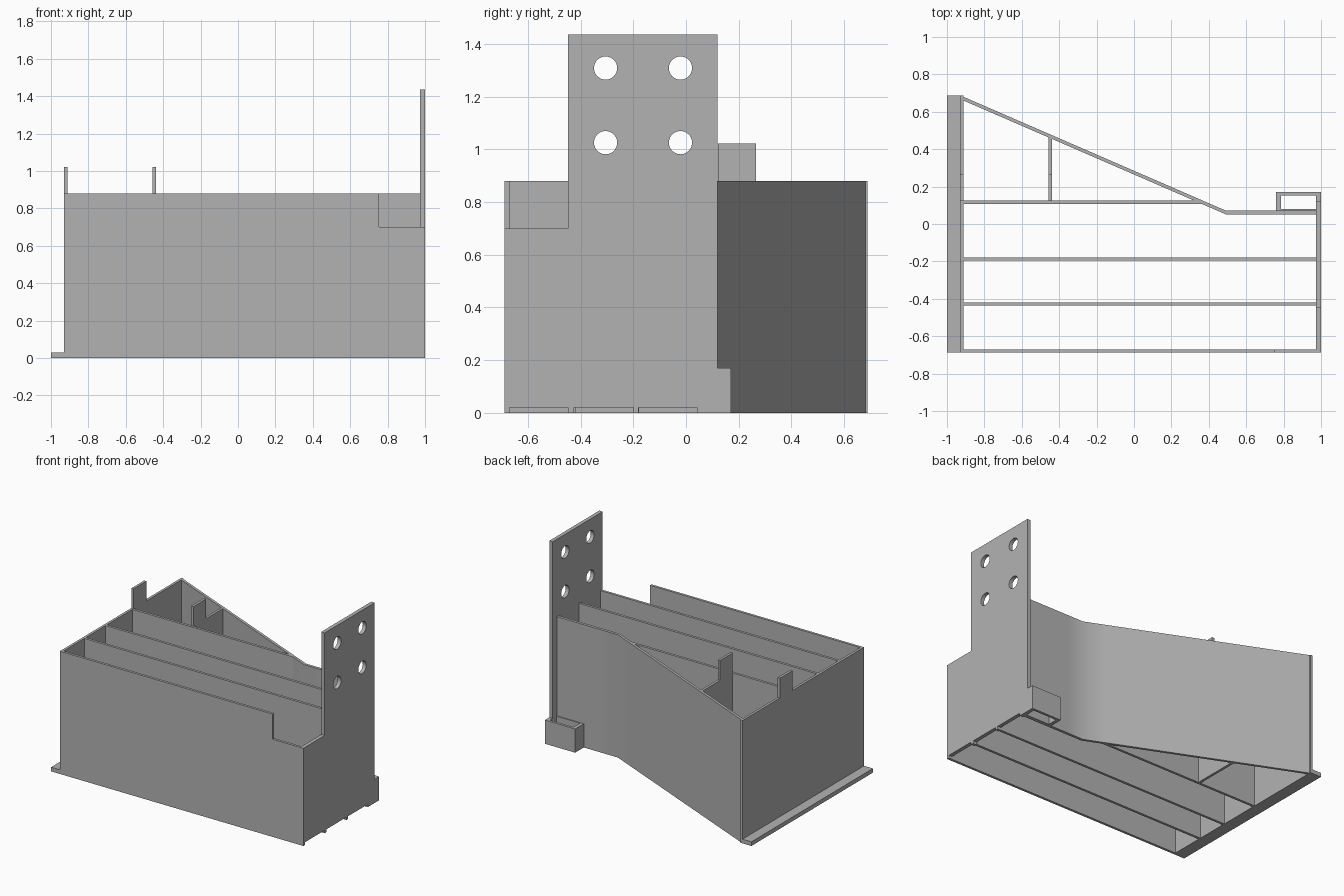
import bpy, bmesh, math
from mathutils import Vector

cube = bpy.data.objects.get("Cube")
if cube:
    bpy.data.objects.remove(cube, do_unlink=True)

grey = bpy.data.materials.new("plain grey")
grey.use_nodes = True
COLOUR = (0.45, 0.45, 0.45, 1)
grey.diffuse_color = COLOUR
grey.node_tree.nodes["Principled BSDF"].inputs["Base Color"].default_value = COLOUR

H = 0.88          # wall height
T = 0.018         # thin wall
X0, X1 = -0.93, 0.973   # left wall outside, right wall inside
XI = X0 + T


def prism(name, profile, axis, lo, hi):
    """Extrude a 2D profile along an axis from lo to hi."""
    def place(a, b, c):
        return {"x": (c, a, b), "y": (a, c, b), "z": (a, b, c)}[axis]
    bm = bmesh.new()
    face = bm.faces.new([bm.verts.new(place(a, b, lo)) for a, b in profile])
    ext = bmesh.ops.extrude_face_region(bm, geom=[face])
    moved = [v for v in ext["geom"] if isinstance(v, bmesh.types.BMVert)]
    bmesh.ops.translate(bm, verts=moved, vec=Vector(place(0, 0, hi - lo)))
    bmesh.ops.recalc_face_normals(bm, faces=bm.faces)
    mesh = bpy.data.meshes.new(name)
    bm.to_mesh(mesh)
    bm.free()
    mesh.materials.append(grey)
    obj = bpy.data.objects.new(name, mesh)
    bpy.context.collection.objects.link(obj)
    return obj


def block(name, xs, ys, zs):
    rect = [(xs[0], ys[0]), (xs[1], ys[0]), (xs[1], ys[1]), (xs[0], ys[1])]
    return prism(name, rect, "z", *zs)


# Front wall with a stepped-down corner
prism("front_wall", [(X0, 0), (X1, 0), (X1, 0.7), (0.755, 0.7), (0.755, H), (X0, H)],
      "y", -0.688, -0.67)

# Long inner dividers
for name, y, end in (("front_divider", -0.437, X1), ("middle_divider", -0.196, X1),
                     ("rear_divider", 0.108, 0.36)):
    block(name, (XI, end), (y, y + T), (0, H))

# Left wall and cross divider, each with an upright tab
def tabbed(name, start, end, x):
    prism(name, [(start, 0), (end, 0), (end, H), (0.265, H), (0.265, 1.022),
                 (0.122, 1.022), (0.122, H), (start, H)], "x", x, x + T)

tabbed("left_wall", -0.688, 0.688, X0)
tabbed("cross_divider", 0.1215, 0.465, -0.456)

# Base flange
block("left_flange", (-1, X0), (-0.688, 0.688), (0, 0.03))

# Slanted back wall, bending to a straight section
BX, BY = 0.49, 0.072
slope = (BY - 0.688) / (BX - X0)
outer = [(x, BY + slope * (x - BX)) for x in (XI, 0.36, BX)] + [(0.62, BY), (X1, BY)]
inner = [(x, y - 0.02) for x, y in outer]
back = prism("back_wall", outer + inner[::-1], "z", 0, H)
bpy.context.view_layer.objects.active = back
back.select_set(True)
bpy.ops.object.shade_smooth_by_angle(angle=math.radians(30))
back.select_set(False)

# Right wall: tall mounting plate, low front shoulder, notched bottom edge
profile = [(-0.688, 0)]
for a, b in ((-0.67, -0.447), (-0.425, -0.2), (-0.18, 0.042)):
    profile += [(a, 0), (a, 0.02), (b, 0.02), (b, 0)]
profile += [(0.17, 0), (0.17, 0.17), (0.12, 0.17), (0.12, 1.435),
            (-0.447, 1.435), (-0.447, 0.7), (-0.688, 0.7)]
plate = prism("mounting_plate", profile, "x", X1, 1)

# Four screw holes
for y in (-0.305, -0.021):
    for z in (1.025, 1.308):
        ring = [(y + 0.044 * math.cos(i * math.tau / 40), z + 0.044 * math.sin(i * math.tau / 40))
                for i in range(40)]
        cutter = prism("hole_cutter", ring, "x", 0.9, 1.1)
        cutter.hide_render = True
        cutter.hide_set(True)
        cut = plate.modifiers.new("screw_hole", "BOOLEAN")
        cut.operation, cut.solver, cut.object = "DIFFERENCE", "EXACT", cutter

# Apply the cuts and drop the cutters
bpy.context.view_layer.update()
cut_mesh = bpy.data.meshes.new_from_object(plate.evaluated_get(bpy.context.evaluated_depsgraph_get()))
plate.modifiers.clear()
plate.data = cut_mesh
for obj in [o for o in bpy.data.objects if o.name.startswith("hole_cutter")]:
    bpy.data.objects.remove(obj, do_unlink=True)

# Small open socket behind the back wall
block("socket_back", (0.76, X1), (0.152, 0.17), (0, 0.17))
block("socket_side", (0.76, 0.785), (BY, 0.152), (0, 0.17))
block("socket_front", (0.785, X1), (BY, 0.079), (0, 0.17))
